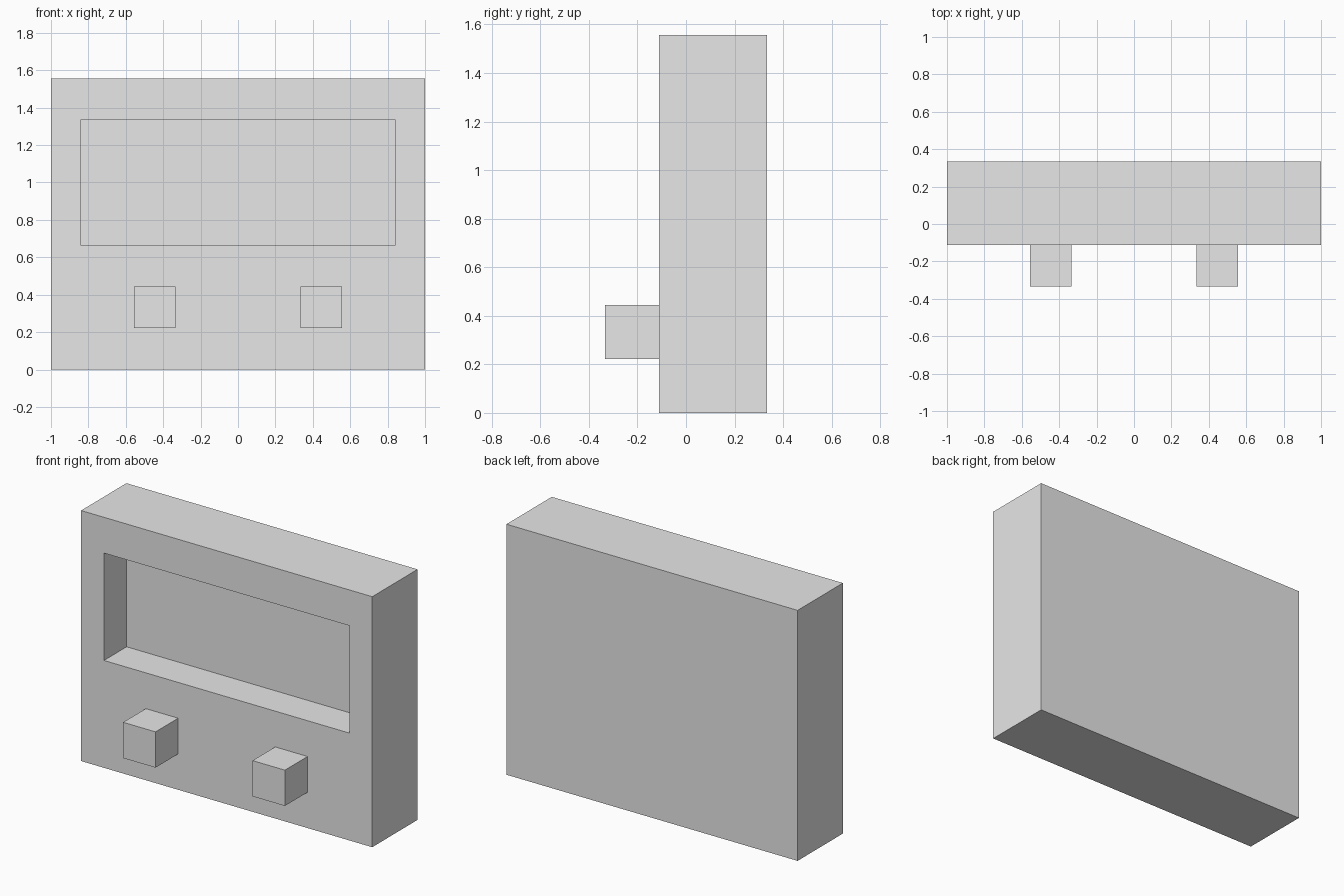
import bpy
import bmesh
from mathutils import Vector

U = 1 / 9  # one modelling unit

default = bpy.data.objects.get("Cube")
if default:
    bpy.data.objects.remove(default, do_unlink=True)

grey = bpy.data.materials.new("light_grey")
grey.use_nodes = True
grey.diffuse_color = (0.8, 0.8, 0.8, 1)
grey.node_tree.nodes["Principled BSDF"].inputs["Base Color"].default_value = (0.8, 0.8, 0.8, 1)


def make_box(bm, low, high):
    """Add a box between two corners given in modelling units."""
    low, high = Vector(low) * U, Vector(high) * U
    verts = bmesh.ops.create_cube(bm, size=1)["verts"]
    for v in verts:
        v.co = (low + high) / 2 + v.co * (high - low)


def finish(bm, name):
    bmesh.ops.recalc_face_normals(bm, faces=bm.faces)
    mesh = bpy.data.meshes.new(name)
    bm.to_mesh(mesh)
    bm.free()
    mesh.materials.append(grey)
    obj = bpy.data.objects.new(name, mesh)
    bpy.context.collection.objects.link(obj)
    return obj


# Casing: a slab whose front face is inset and pushed in to form the screen recess
bm = bmesh.new()
make_box(bm, (-9, -1, 0), (9, 3, 14))
bm.normal_update()
front = min(bm.faces, key=lambda f: f.calc_center_median().y)
bmesh.ops.inset_individual(bm, faces=[front], thickness=2 * U)
for v in front.verts:
    v.co.z = (12 if v.co.z > 7 * U else 6) * U
screen = bmesh.ops.extrude_discrete_faces(bm, faces=[front])["faces"][0]
bmesh.ops.translate(bm, verts=screen.verts, vec=(0, 2 * U, 0))
finish(bm, "casing")

# Two square knobs standing out from the front
for side, x in (("right", -4), ("left", 4)):
    bm = bmesh.new()
    make_box(bm, (x - 1, -3, 2), (x + 1, -1, 4))
    finish(bm, side + "_knob")
